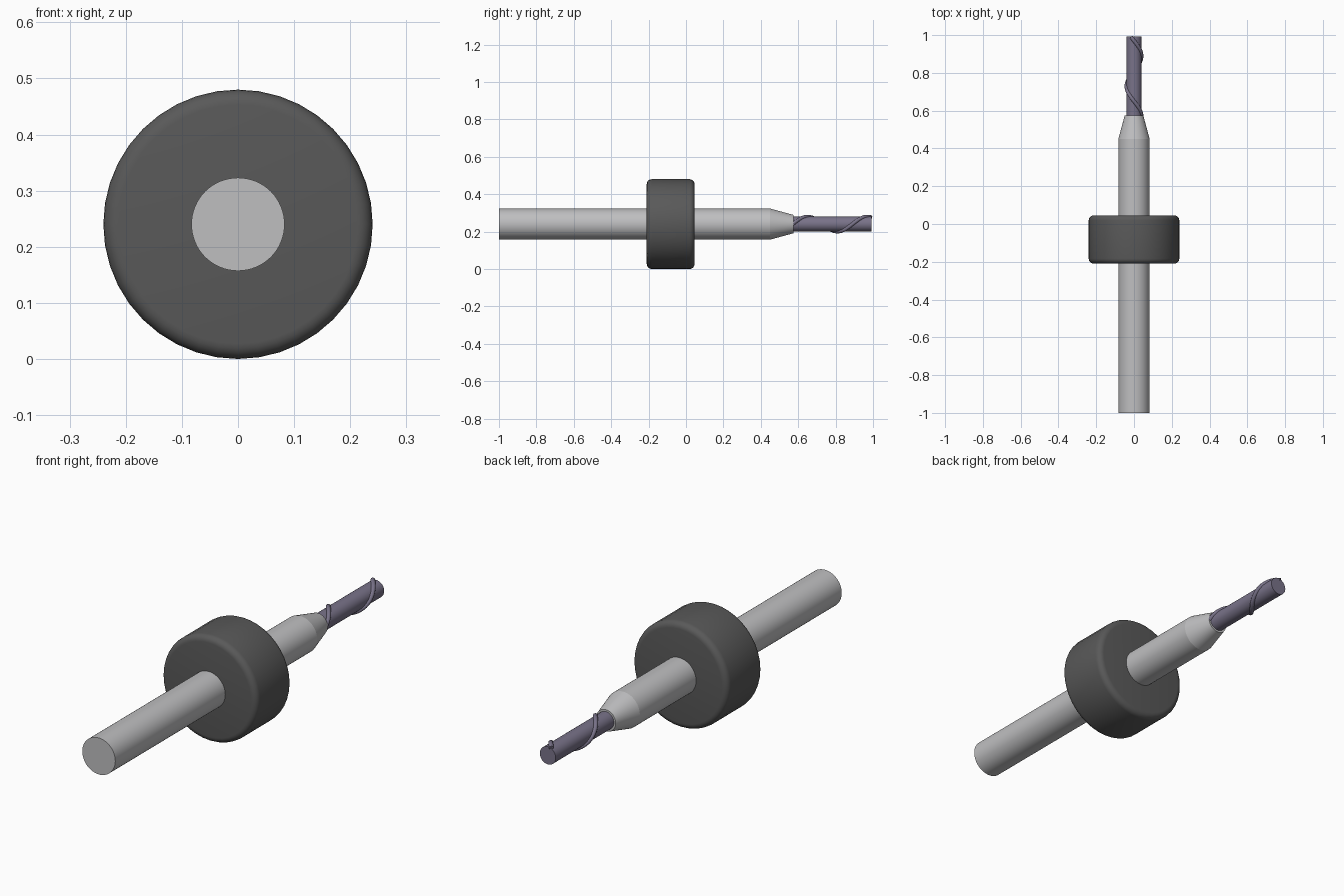
import bpy, bmesh, math

cube = bpy.data.objects.get("Cube")
if cube:
    bpy.data.objects.remove(cube, do_unlink=True)

AXIS_Z = 0.24  # height of the tool's long axis


def material(name, r, g, b):
    mat = bpy.data.materials.new(name)
    mat.use_nodes = True
    mat.diffuse_color = (r, g, b, 1)
    mat.node_tree.nodes["Principled BSDF"].inputs["Base Color"].default_value = (r, g, b, 1)
    return mat


steel = material("light steel", 0.52, 0.52, 0.53)
rubber = material("dark grey plastic", 0.1, 0.1, 0.1)
carbide = material("purple grey carbide", 0.19, 0.17, 0.25)


def finish(obj, mat):
    obj.data.materials.append(mat)
    bpy.ops.object.select_all(action="DESELECT")
    obj.select_set(True)
    bpy.context.view_layer.objects.active = obj


def turned(name, profile, segments, mat):
    """Closed solid of revolution about the y axis; profile is (y, radius) pairs."""
    bm = bmesh.new()
    rings = []
    for y, radius in profile:
        ring = []
        for i in range(segments):
            a = math.tau * i / segments
            ring.append(bm.verts.new((radius * math.cos(a), y, AXIS_Z + radius * math.sin(a))))
        rings.append(ring)
    for low, high in zip(rings, rings[1:]):
        for i in range(segments):
            j = (i + 1) % segments
            bm.faces.new((low[i], low[j], high[j], high[i]))
    bm.faces.new(rings[0])
    bm.faces.new(rings[-1])
    bmesh.ops.recalc_face_normals(bm, faces=bm.faces)
    mesh = bpy.data.meshes.new(name)
    bm.to_mesh(mesh)
    bm.free()
    obj = bpy.data.objects.new(name, mesh)
    bpy.context.collection.objects.link(obj)
    finish(obj, mat)
    bpy.ops.object.shade_smooth_by_angle(angle=math.radians(35))
    return obj


# Shank, tapered neck and cutting rod
turned("shank", [(-1, 0.083), (0.45, 0.083)], 64, steel)
turned("tapered_neck", [(0.45, 0.083), (0.575, 0.049)], 64, steel)
turned("cutter_rod", [(0.56, 0.04), (0.993, 0.04)], 48, carbide)

# Depth collar with rounded rims
BACK, FRONT, OUTER, ROUND = 0.046, -0.21, 0.24, 0.027
steps = [math.pi / 2 * k / 5 for k in range(6)]
front_rim = [(FRONT + ROUND * (1 - math.sin(a)), OUTER - ROUND * (1 - math.cos(a)))
             for a in reversed(steps)]
back_rim = [(BACK - ROUND * (1 - math.sin(a)), OUTER - ROUND * (1 - math.cos(a)))
            for a in steps]
turned("depth_collar", front_rim + back_rim, 40, rubber)

# Raised cutting edge winding around the rod
START, END, PITCH, COUNT = 0.57, 0.99, 0.32, 64
curve = bpy.data.curves.new("spiral_flute", "CURVE")
curve.dimensions = "3D"
curve.bevel_depth = 0.01
curve.bevel_resolution = 3
curve.use_fill_caps = True
spline = curve.splines.new("POLY")
spline.points.add(COUNT - 1)
for i, point in enumerate(spline.points):
    y = START + (END - START) * i / (COUNT - 1)
    a = math.tau * (y - START) / PITCH
    point.co = (0.04 * math.cos(a), y, AXIS_Z + 0.04 * math.sin(a), 1)
flute = bpy.data.objects.new("spiral_flute", curve)
bpy.context.collection.objects.link(flute)
finish(flute, carbide)
bpy.ops.object.convert(target="MESH")
bpy.ops.object.shade_smooth_by_angle(angle=math.radians(40))
